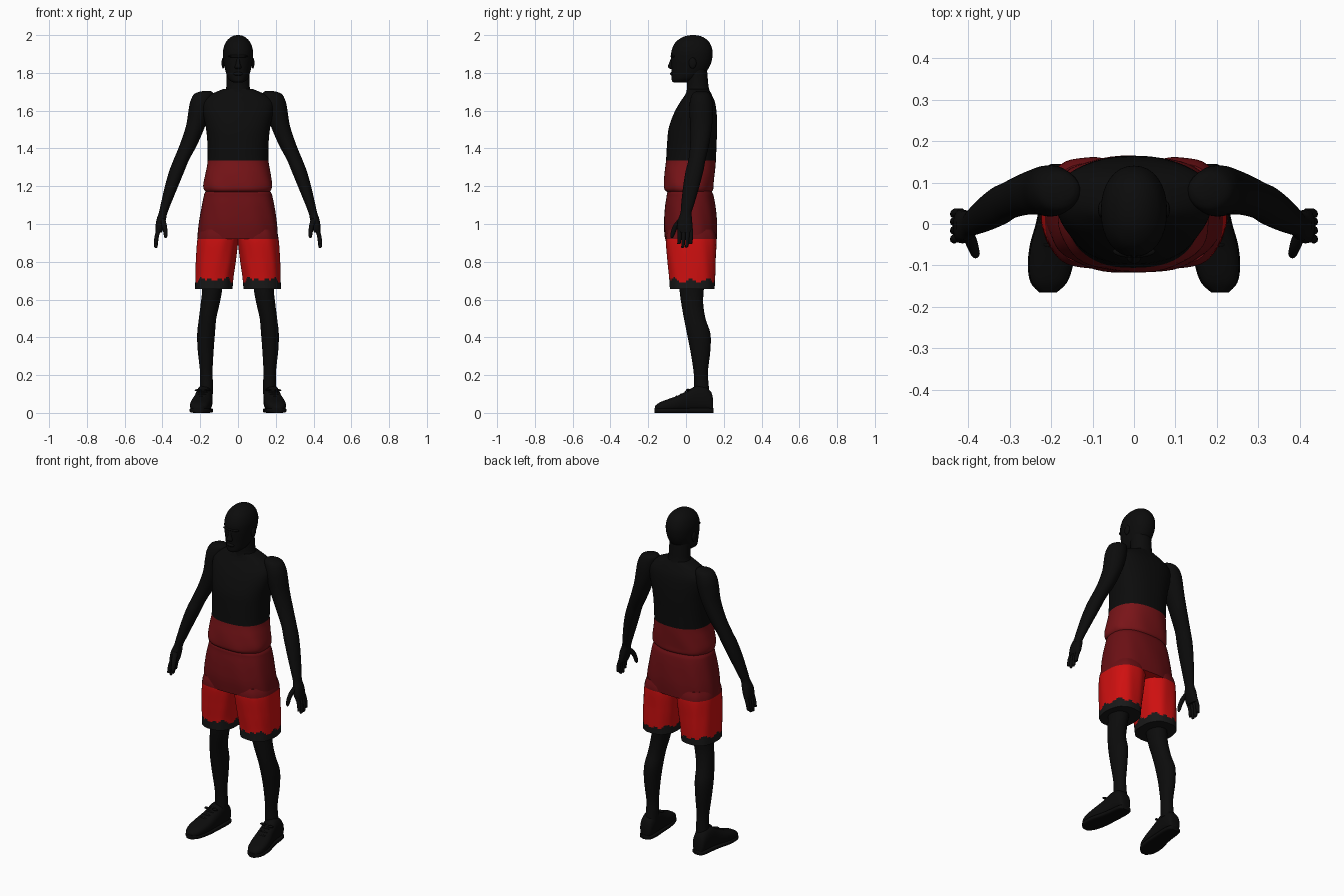
import bpy, bmesh, math
from mathutils import Vector


def material(name, rgb):
    m = bpy.data.materials.new(name)
    m.diffuse_color = (*rgb, 1.0)
    return m


BLACK = material("black", (0.0035, 0.0035, 0.0035))
CHARCOAL = material("charcoal", (0.009, 0.009, 0.009))
MAROON = material("jersey red", (0.19, 0.007, 0.009))
DARK_RED = material("dark red", (0.145, 0.005, 0.007))
RED = material("bright red", (0.62, 0.005, 0.005))


def finish(name, bm, mats, rule=None, mirror=False):
    bmesh.ops.recalc_face_normals(bm, faces=bm.faces)
    for f in bm.faces:
        f.smooth = True
        if rule:
            f.material_index = rule(f.calc_center_median())
    me = bpy.data.meshes.new(name)
    bm.to_mesh(me)
    bm.free()
    for m in mats:
        me.materials.append(m)
    me.set_sharp_from_angle(angle=math.radians(50))
    ob = bpy.data.objects.new(name, me)
    bpy.context.scene.collection.objects.link(ob)
    if mirror:
        ob.modifiers.new("Mirror", 'MIRROR').use_mirror_merge = False
    return ob


def smooth_path(st, steps):
    """Catmull-Rom through the stations, keeping each station."""
    st = [Vector(s) for s in st]
    out = []
    for i in range(len(st) - 1):
        p0, p1, p2 = st[max(i - 1, 0)], st[i], st[i + 1]
        p3 = st[min(i + 2, len(st) - 1)]
        for k in range(steps):
            t = k / steps
            out.append(0.5 * (2 * p1 + (p2 - p0) * t
                              + (2 * p0 - 5 * p1 + 4 * p2 - p3) * t * t
                              + (3 * p1 - p0 - 3 * p2 + p3) * t ** 3))
    return out + [st[-1]]


def add_loft(bm, stations, n=32, steps=4, power=2.0, axis='Z', fold=None):
    """Skin superellipse rings given as (x, y, z, radius_a, radius_b)."""
    rings = []
    for x, y, z, a, b in smooth_path(stations, steps):
        ring = []
        for k in range(n):
            t = 2 * math.pi * k / n
            c, s = math.cos(t), math.sin(t)
            g = 1 + (fold(t, z) if fold else 0)
            u = a * g * math.copysign(abs(c) ** (2 / power), c)
            v = b * g * math.copysign(abs(s) ** (2 / power), s)
            co = (x + u, y + v, z) if axis == 'Z' else (x + u, y, z + v)
            ring.append(bm.verts.new(co))
        rings.append(ring)
    for r, q in zip(rings, rings[1:]):
        for k in range(n):
            j = (k + 1) % n
            bm.faces.new((r[k], r[j], q[j], q[k]))
    bm.faces.new(rings[0])
    bm.faces.new(rings[-1])


def loft(name, stations, mats=(BLACK,), rule=None, mirror=False, **kw):
    bm = bmesh.new()
    add_loft(bm, stations, **kw)
    return finish(name, bm, mats, rule, mirror)


def blob(name, loc, size, mirror=False):
    bm = bmesh.new()
    bmesh.ops.create_uvsphere(bm, u_segments=16, v_segments=10, radius=1)
    bmesh.ops.scale(bm, vec=size, verts=bm.verts)
    bmesh.ops.translate(bm, vec=loc, verts=bm.verts)
    return finish(name, bm, [BLACK], mirror=mirror)


# Head, neck and face
loft("head", [(0, -.035, 1.748, .020, .028), (0, -.022, 1.757, .040, .052),
              (0, -.002, 1.775, .055, .074), (0, .017, 1.81, .066, .093),
              (0, .026, 1.845, .074, .104), (0, .030, 1.88, .079, .109),
              (0, .032, 1.92, .079, .108), (0, .034, 1.96, .066, .091),
              (0, .036, 1.985, .044, .062), (0, .037, 1.997, .022, .031),
              (0, .037, 2.0, .004, .005)], power=2.15)
loft("neck", [(0, .068, 1.65, .10, .08), (0, .066, 1.69, .076, .066),
              (0, .063, 1.72, .063, .058), (0, .060, 1.76, .060, .056),
              (0, .055, 1.82, .060, .056)])
loft("nose", [(0, -.072, 1.875, .008, .008), (0, -.078, 1.85, .011, .013),
              (0, -.079, 1.83, .018, .017), (0, -.072, 1.82, .012, .010)], n=14)
blob("brow", (0, -.066, 1.888), (.052, .016, .009))
blob("lips", (0, -.073, 1.795), (.026, .011, .010))
blob("ear", (.079, .035, 1.852), (.008, .020, .029), True)


# Sleeveless jersey with a blousing hem
def jersey_fold(t, z):
    w = max(0.0, min(1.0, (1.36 - z) / 0.16))
    return 0.012 * w * math.sin(7 * t + 25 * z)


loft("jersey", [(0, .018, 1.165, .160, .108), (0, .015, 1.180, .177, .127),
                (0, .015, 1.21, .182, .131), (0, .020, 1.27, .172, .133),
                (0, .026, 1.335, .161, .132), (0, .031, 1.43, .162, .131),
                (0, .037, 1.51, .170, .128), (0, .050, 1.59, .186, .112),
                (0, .061, 1.645, .186, .092), (0, .066, 1.685, .145, .070),
                (0, .064, 1.715, .078, .056)],
     (MAROON, BLACK), lambda c: int(c.z > 1.335), n=56, power=2.35,
     fold=jersey_fold)


# Shorts: hip part and two loose legs, banded by height
def shorts_fold(t, z):
    return 0.009 * math.sin(9 * t + 12 * z) * min(1, max(0, 1.17 - z) * 10)


def shorts_rule(c):
    # ragged upper edge of the dark hem
    hem = .703 + .009 * math.sin(c.y * 70) + .006 * math.sin(c.x * 130 + 1)
    return 0 if c.z > .9201 else (1 if c.z > hem else 2)


SHORTS = (DARK_RED, RED, CHARCOAL)
loft("shorts_hips", [(0, .020, 1.185, .160, .108), (0, .020, 1.165, .176, .120),
                     (0, .022, 1.145, .182, .125), (0, .022, 1.09, .193, .134),
                     (0, .023, 1.0, .207, .141), (0, .026, .92, .214, .137)],
     SHORTS, shorts_rule, n=64, power=2.45, fold=shorts_fold)
loft("shorts_leg", [(.106, .026, .97, .095, .122), (.108, .027, .92, .108, .134),
                    (.117, .030, .81, .106, .128), (.124, .033, .72, .101, .122),
                    (.127, .033, .655, .099, .118)],
     SHORTS, shorts_rule, True, n=56, steps=8, power=2.4, fold=shorts_fold)

# Arms
loft("arm", [(.165, .080, 1.704, .020, .020), (.180, .080, 1.69, .050, .046),
             (.194, .080, 1.65, .058, .059), (.204, .080, 1.60, .058, .062),
             (.224, .080, 1.52, .051, .058), (.262, .072, 1.42, .046, .050),
             (.300, .058, 1.34, .041, .045), (.324, .045, 1.28, .040, .047),
             (.352, .028, 1.20, .035, .043), (.384, .008, 1.10, .026, .034),
             (.396, .000, 1.06, .023, .029), (.406, -.004, 1.03, .024, .036)],
     mirror=True, n=28)

# Hands: palm, four fingers and a thumb in one mesh
bm = bmesh.new()
add_loft(bm, [(.398, -.001, 1.05, .021, .028), (.407, -.005, 1.02, .025, .037),
              (.415, -.006, .98, .022, .041), (.420, -.004, .955, .016, .038)],
         n=20, power=2.4)
for y, tip in ((-.034, .895), (-.013, .872), (.008, .874), (.027, .895)):
    add_loft(bm, [(.418, y, .975, .011, .011), (.430, y, .935, .0115, .011),
                  (.435, y - .003, .90 * .5 + tip * .5, .010, .0095),
                  (.434, y - .006, tip + .004, .007, .007),
                  (.433, y - .007, tip, .002, .002)], n=10)
add_loft(bm, [(.402, -.022, 1.03, .014, .016), (.392, -.046, 1.00, .014, .017),
              (.386, -.063, .97, .012, .014), (.383, -.072, .94, .010, .011),
              (.383, -.075, .925, .004, .004)], n=12)
finish("hand", bm, [BLACK], mirror=True)

# Legs
loft("leg", [(.133, .030, .75, .060, .070), (.137, .030, .65, .053, .064),
             (.147, .033, .58, .050, .058), (.161, .046, .50, .046, .057),
             (.169, .067, .42, .047, .062), (.171, .076, .33, .042, .053),
             (.168, .078, .22, .033, .038), (.167, .081, .16, .034, .038),
             (.169, .083, .10, .036, .042)], mirror=True, n=28)

# Shoes: (x, y, height, half width) from heel to toe
SHOE = [(.176, .144, .065, .022), (.176, .134, .108, .036),
        (.177, .100, .138, .043), (.180, .055, .142, .045),
        (.186, .005, .115, .048), (.195, -.050, .088, .054),
        (.202, -.100, .070, .052), (.206, -.140, .054, .042),
        (.208, -.164, .036, .020)]
loft("shoe", [(x, y, h / 2 + .004, w, h / 2 - .003) for x, y, h, w in SHOE],
     mirror=True, n=28, power=2.5, axis='Y')
loft("sole", [(x, y * 1.01, .013, w * 1.05, .013) for x, y, h, w in SHOE],
     mirror=True, n=24, power=4, axis='Y')
for i in range(4):
    blob("lace_%d" % (i + 1), (.183 + .004 * i, .022 - .024 * i, .121 - .012 * i),
         (.026, .006, .006), True)
blob("lace_bow_inner", (.160, .010, .122), (.018, .010, .006), True)
blob("lace_bow_outer", (.212, .008, .120), (.018, .010, .006), True)
